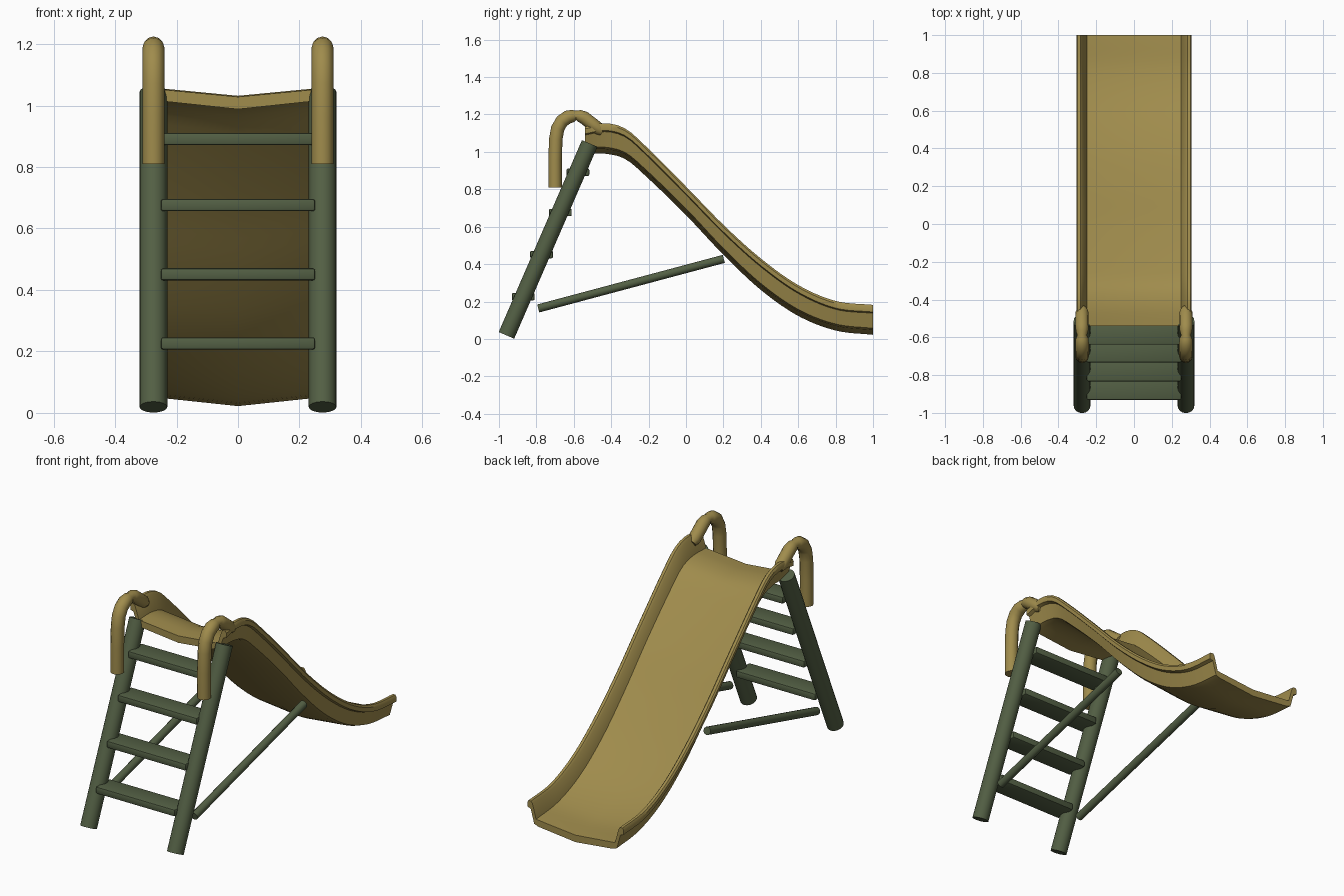
import bpy, bmesh, math
from mathutils import Vector

if "Cube" in bpy.data.objects:
    bpy.data.objects.remove(bpy.data.objects["Cube"])


def material(name, rgb):
    m = bpy.data.materials.new(name)
    m.diffuse_color = (*rgb, 1)
    m.use_nodes = True
    m.node_tree.nodes["Principled BSDF"].inputs["Base Color"].default_value = m.diffuse_color
    return m


TAN = material("mustard tan", (0.35, 0.262, 0.073))
GREEN = material("moss green", (0.086, 0.115, 0.058))


def finish(name, bm, mat, angle=35):
    bmesh.ops.recalc_face_normals(bm, faces=bm.faces)
    me = bpy.data.meshes.new(name)
    bm.to_mesh(me)
    bm.free()
    me.materials.append(mat)
    ob = bpy.data.objects.new(name, me)
    bpy.context.collection.objects.link(ob)
    bpy.context.view_layer.objects.active = ob
    ob.select_set(True)
    bpy.ops.object.shade_smooth_by_angle(angle=math.radians(angle))
    ob.select_set(False)
    return ob


def skin(rings):
    """Closed rings of points joined into a capped solid."""
    bm = bmesh.new()
    vs = [[bm.verts.new(p) for p in ring] for ring in rings]
    n = len(vs[0])
    for a, b in zip(vs, vs[1:]):
        for i in range(n):
            j = (i + 1) % n
            bm.faces.new((a[i], a[j], b[j], b[i]))
    bm.faces.new(vs[0])
    bm.faces.new(vs[-1])
    return bm


def tube(name, x, path, mat, sides=12):
    """Round tube in the plane x = const; path holds (y, z, radius)."""
    rings = []
    for i, (y, z, r) in enumerate(path):
        a, b = path[max(i - 1, 0)], path[min(i + 1, len(path) - 1)]
        t = Vector((0, b[0] - a[0], b[1] - a[1])).normalized()
        side, up = Vector((1, 0, 0)), Vector((0, -t.z, t.y))
        rings.append([Vector((x, y, z)) + r * (math.cos(k) * side + math.sin(k) * up)
                      for k in (2 * math.pi * s / sides for s in range(sides))])
    return finish(name, skin(rings), mat, 50)


def spline(pts, y):
    """Smooth height at y through (y, z) points (cubic Hermite)."""
    n = len(pts)

    def slope(i):
        a, b = pts[max(i - 1, 0)], pts[min(i + 1, n - 1)]
        return (b[1] - a[1]) / (b[0] - a[0])
    i = max(k for k in range(n - 1) if pts[k][0] <= y + 1e-9)
    (y0, z0), (y1, z1) = pts[i], pts[i + 1]
    d = y1 - y0
    t = (y - y0) / d
    return ((2*t**3 - 3*t*t + 1) * z0 + (t**3 - 2*t*t + t) * d * slope(i)
            + (3*t*t - 2*t**3) * z1 + (t**3 - t*t) * d * slope(i + 1))


# Slide: trough section swept between an underside curve and a rim curve
under = [(-0.54, 0.988), (-0.43, 0.99), (-0.325, 0.962), (-0.22, 0.875), (0, 0.662),
         (0.2, 0.45), (0.4, 0.262), (0.6, 0.123), (0.8, 0.045), (1.0, 0.022)]
rim = [(-0.54, 1.135), (-0.43, 1.153), (-0.325, 1.125), (-0.22, 1.035), (0, 0.815),
       (0.2, 0.61), (0.4, 0.43), (0.6, 0.288), (0.8, 0.203), (1.0, 0.182)]
STEPS = 44
rings = []
for s in range(STEPS + 1):
    y = -0.54 + 1.54 * s / STEPS
    b, h = spline(under, y), spline(rim, y) - spline(under, y)
    half = [(0.235, 0.025), (0.262, 0.035), (0.284, h - 0.045), (0.303, h - 0.038),
            (0.305, h - 0.012), (0.298, h), (0.282, h), (0.273, h - 0.012),
            (0.25, 0.064)]
    section = [(0, 0)] + half + [(0, 0.04)] + [(-x, z) for x, z in reversed(half)]
    rings.append([Vector((x, y, b + z)) for x, z in section])
finish("slide", skin(rings), TAN)

# Legs, braces and hooked handles on both sides
handle_path = [(-0.70, 0.81, 0.036), (-0.70, 0.96, 0.036), (-0.696, 1.07, 0.036),
               (-0.686, 1.125, 0.036), (-0.663, 1.165, 0.036), (-0.63, 1.187, 0.036),
               (-0.605, 1.192, 0.033), (-0.588, 1.195, 0.025), (-0.57, 1.193, 0.032),
               (-0.545, 1.183, 0.035), (-0.50, 1.148, 0.035), (-0.465, 1.122, 0.034),
               (-0.445, 1.108, 0.024)]
for side, s in (("left", -1), ("right", 1)):
    x = 0.275 * s
    tube(side + "_leg", x, [(-0.96, 0.019, 0.045), (-0.515, 1.045, 0.045)], GREEN, 16)
    tube(side + "_brace", x, [(-0.79, 0.163, 0.022), (0.202, 0.428, 0.022)], GREEN, 12)
    tube(side + "_handle", x, handle_path, TAN, 12)

# Ladder steps
for i, (y, z) in enumerate([(-0.87, 0.226), (-0.772, 0.451), (-0.672, 0.676), (-0.578, 0.891)]):
    bm = bmesh.new()
    bmesh.ops.create_cube(bm, size=1)
    for v in bm.verts:
        v.co = Vector((v.co.x * 0.502, y + v.co.y * 0.122, z + v.co.z * 0.04))
    bmesh.ops.bevel(bm, geom=bm.edges[:], offset=0.008, segments=2, affect='EDGES', profile=0.5)
    finish(f"step_{i + 1}", bm, GREEN, 40)
